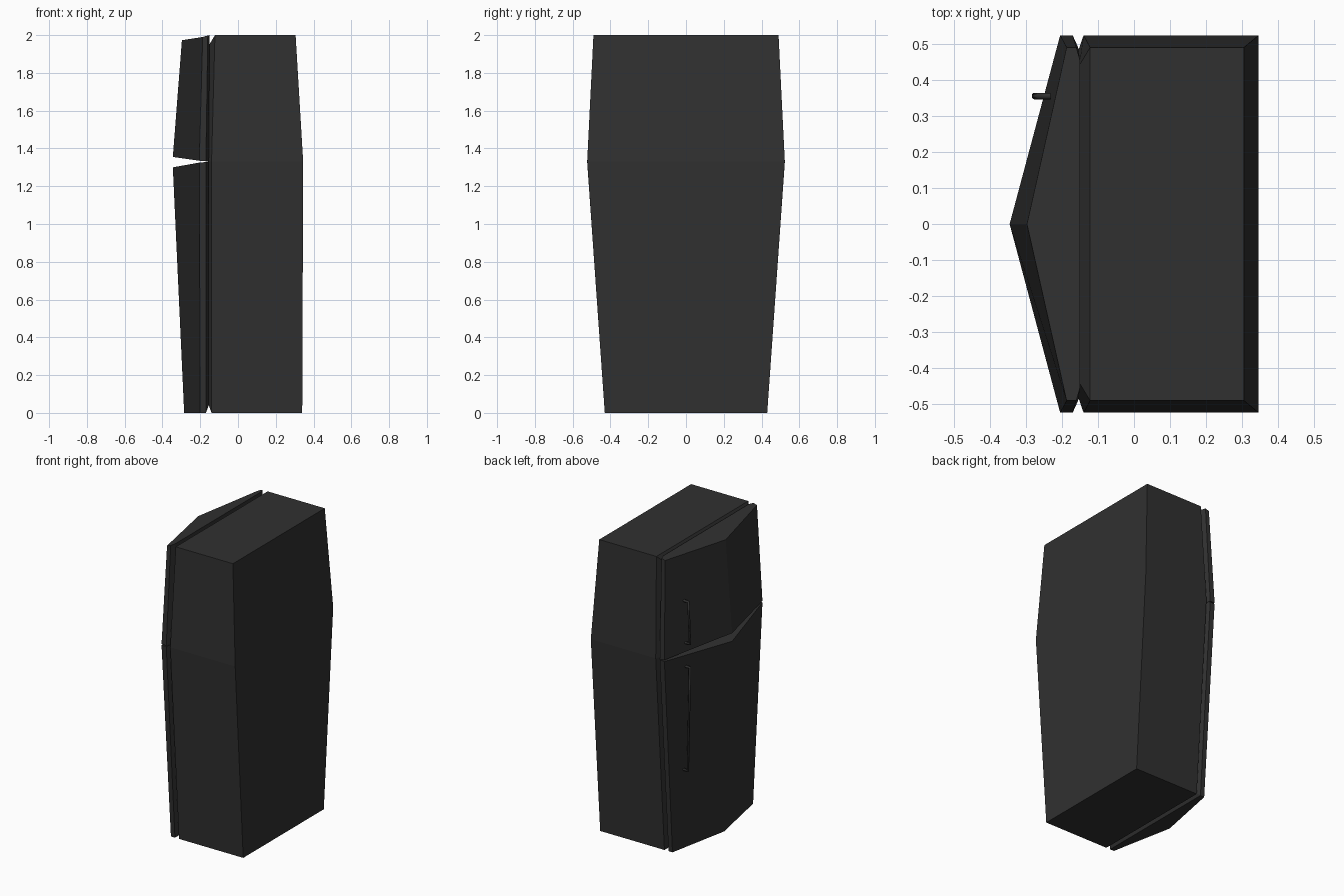
import bpy
import bmesh

cube = bpy.data.objects.get("Cube")
if cube:
    bpy.data.objects.remove(cube, do_unlink=True)

black = bpy.data.materials.new("charcoal black")
colour = (0.03, 0.03, 0.03, 1)
black.diffuse_color = colour
black.use_nodes = True
black.node_tree.nodes["Principled BSDF"].inputs["Base Color"].default_value = colour


def add_object(name, data):
    data.materials.append(black)
    obj = bpy.data.objects.new(name, data)
    bpy.context.collection.objects.link(obj)
    return obj


def loft(name, sections):
    """Join symmetric sections; each row of a section is (x, half width, z)."""
    bm = bmesh.new()
    rings = []
    for rows in sections:
        pos = [bm.verts.new((x, w, z)) for x, w, z in rows]
        neg = [bm.verts.new((x, -w, z)) for x, w, z in rows]
        rings.append((pos, neg))
    for (p0, n0), (p1, n1) in zip(rings, rings[1:]):
        a, b = p0 + n0[::-1], p1 + n1[::-1]
        for i in range(len(a)):
            j = (i + 1) % len(a)
            bm.faces.new((a[i], a[j], b[j], b[i]))
    # End caps, one face per pair of rows; a ridge needs none
    for rows, (p, n) in ((sections[0], rings[0]), (sections[-1], rings[-1])):
        if rows[0][1] > 0:
            for i in range(len(p) - 1):
                bm.faces.new((p[i], p[i + 1], n[i + 1], n[i]))
    bmesh.ops.remove_doubles(bm, verts=bm.verts, dist=0.0001)
    bmesh.ops.recalc_face_normals(bm, faces=bm.faces)
    mesh = bpy.data.meshes.new(name)
    bm.to_mesh(mesh)
    bm.free()
    return add_object(name, mesh)


# Cabinet: back panel, front rim, bevelled front face
loft("cabinet", [
    [(0.34, 0.43, 0), (0.345, 0.523, 1.33), (0.305, 0.49, 2)],
    [(-0.14, 0.43, 0), (-0.14, 0.523, 1.33), (-0.122, 0.49, 2)],
    [(-0.155, 0.39, 0.04), (-0.155, 0.48, 1.33), (-0.152, 0.44, 1.95)],
])

# Doors: inner face, bevelled rim, outer corners, central ridge
loft("upper_door", [
    [(-0.155, 0.49, 1.33), (-0.15, 0.455, 2)],
    [(-0.17, 0.523, 1.332), (-0.16, 0.49, 1.998)],
    [(-0.205, 0.523, 1.335), (-0.187, 0.49, 1.99)],
    [(-0.345, 0, 1.355), (-0.297, 0, 1.973)],
])
loft("lower_door", [
    [(-0.155, 0.39, 0.04), (-0.155, 0.49, 1.33)],
    [(-0.17, 0.43, 0), (-0.17, 0.523, 1.328)],
    [(-0.2, 0.43, 0), (-0.205, 0.523, 1.325)],
    [(-0.285, 0, 0), (-0.345, 0, 1.3)],
])


# Handles: thin bars returning into the door at both ends
def handle(name, low, high):
    curve = bpy.data.curves.new(name, "CURVE")
    curve.dimensions = "3D"
    curve.bevel_depth = 0.009
    curve.bevel_resolution = 1
    curve.use_fill_caps = True
    path = [low, (low[0] - 0.035, low[1]), (high[0] - 0.035, high[1]), high]
    spline = curve.splines.new("POLY")
    spline.points.add(len(path) - 1)
    for point, (x, z) in zip(spline.points, path):
        point.co = (x, 0.355, z, 1)
    add_object(name, curve)


handle("upper_handle", (-0.243, 1.4), (-0.232, 1.68))
handle("lower_handle", (-0.228, 0.54), (-0.243, 1.24))
